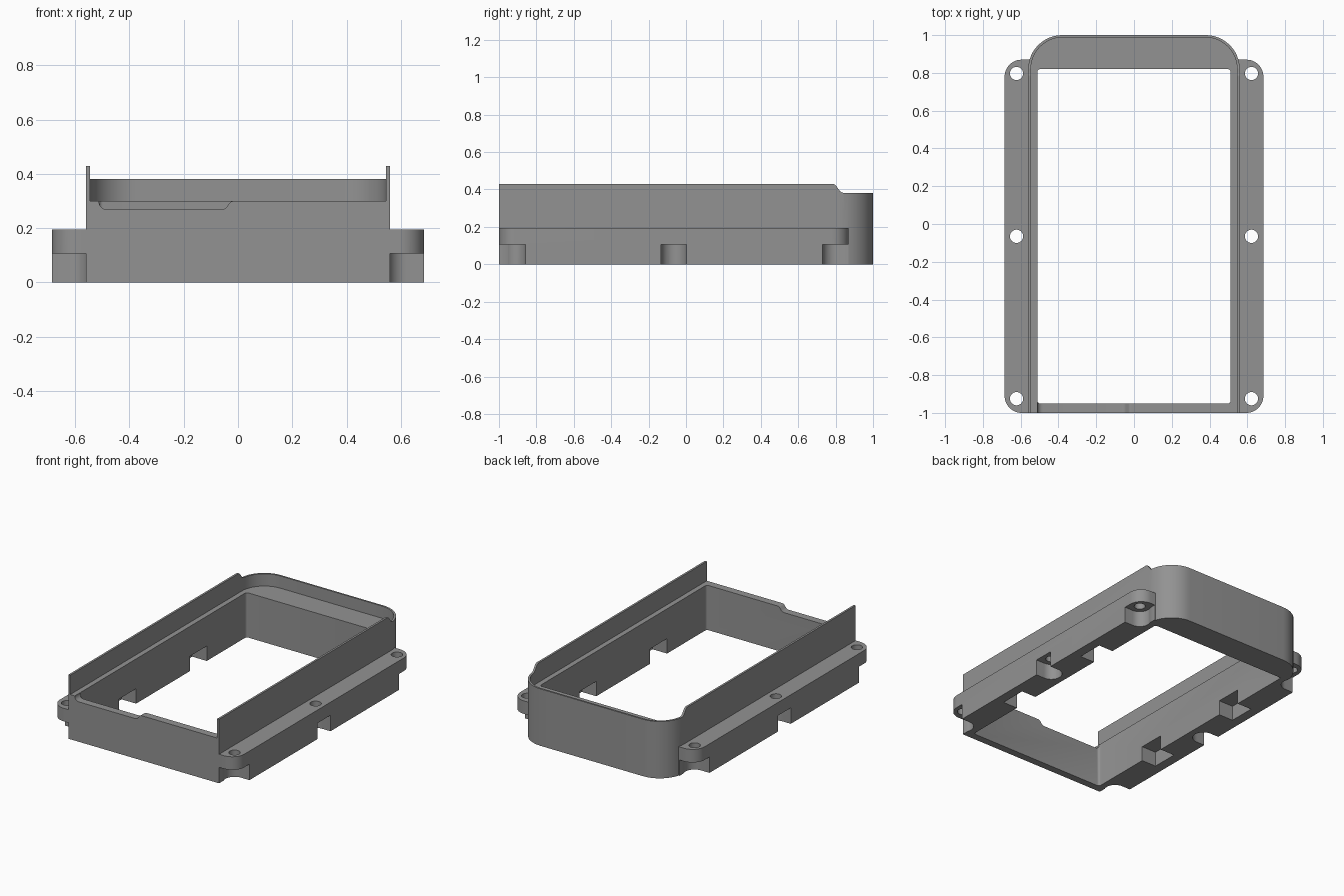
import bpy, bmesh, math
from mathutils import Vector

if "Cube" in bpy.data.objects:
    bpy.data.objects.remove(bpy.data.objects["Cube"])

grey = bpy.data.materials.new("mid grey")
grey.diffuse_color = (0.29, 0.29, 0.29, 1)
grey.use_nodes = True
grey.node_tree.nodes["Principled BSDF"].inputs["Base Color"].default_value = grey.diffuse_color


def fillet(corners, steps=12):
    """Round each (u, v, radius) corner of a closed outline."""
    out = []
    for i, (u, v, r) in enumerate(corners):
        p = Vector((u, v))
        if r == 0:
            out.append(p)
            continue
        a = (Vector(corners[i - 1][:2]) - p).normalized()
        b = (Vector(corners[(i + 1) % len(corners)][:2]) - p).normalized()
        half = a.angle(b) / 2
        c = p + (a + b).normalized() * (r / math.sin(half))
        t = r / math.tan(half)
        s, e = p + a * t - c, p + b * t - c
        sweep = s.angle(e)
        for k in range(steps + 1):
            f = k / steps
            out.append(c + (s * math.sin((1 - f) * sweep) + e * math.sin(f * sweep)) / math.sin(sweep))
    return out


def circle(u, v, r, n=32):
    return [(u + r * math.cos(2 * math.pi * k / n), v + r * math.sin(2 * math.pi * k / n)) for k in range(n)]


def prism(name, outline, lo, hi, axis="z"):
    """Extrude an outline along an axis."""
    place = {"x": lambda u, v, w: (w, u, v), "y": lambda u, v, w: (u, w, v), "z": lambda u, v, w: (u, v, w)}[axis]
    bm = bmesh.new()
    face = bm.faces.new([bm.verts.new(place(u, v, lo)) for u, v in outline])
    new = bmesh.ops.extrude_face_region(bm, geom=[face])["geom"]
    bmesh.ops.translate(bm, vec=place(0, 0, hi - lo), verts=[g for g in new if isinstance(g, bmesh.types.BMVert)])
    bmesh.ops.recalc_face_normals(bm, faces=bm.faces)
    me = bpy.data.meshes.new(name)
    bm.to_mesh(me)
    bm.free()
    ob = bpy.data.objects.new(name, me)
    bpy.context.collection.objects.link(ob)
    return ob


def box(name, x0, x1, y0, y1, z0, z1):
    return prism(name, [(x0, y0), (x1, y0), (x1, y1), (x0, y1)], z0, z1)


def combine(target, other, op):
    mod = target.modifiers.new(op, "BOOLEAN")
    mod.operation, mod.solver, mod.object = op, "EXACT", other
    bpy.context.view_layer.objects.active = target
    bpy.ops.object.modifier_apply(modifier=mod.name)
    bpy.data.objects.remove(other)


# Main frame with rounded rear corners
frame = prism("bezel_frame", fillet([(-.56, -1, 0), (.56, -1, 0), (.56, 1, .18), (-.56, 1, .18)]), 0, .43)

# Mounting rails along both sides
for s in (-1, 1):
    combine(frame, prism("rail", fillet([(s * .53, -1, 0), (s * .685, -1, .09), (s * .685, .87, .09),
                                         (s * .53, .87, 0)]), 0, .195), "UNION")

# Recess that leaves a thin lip on the sides and rear
combine(frame, prism("recess", fillet([(-.546, -1.2, 0), (.546, -1.2, 0), (.546, .988, .168),
                                       (-.546, .988, .168)]), .30, .6), "DIFFERENCE")
# Through opening
combine(frame, prism("opening", fillet([(-.512, -.95, .015), (.512, -.95, .015), (.512, .82, .015),
                                        (-.512, .82, .015)], 4), -.1, .5), "DIFFERENCE")
# Lower lip at the rear, blended with a soft step
combine(frame, prism("rear_step", fillet([(.77, .5, 0), (.77, .43, 0), (.795, .43, .025), (.83, .382, .03),
                                          (1.1, .382, 0), (1.1, .5, 0)], 6), -.7, .7, "x"), "DIFFERENCE")
# Shallow scoop in the front edge
combine(frame, prism("front_scoop", fillet([(-.512, .35, 0), (-.512, .268, .03), (-.05, .268, .03),
                                            (-.025, .30, .02), (-.005, .30, 0), (-.005, .35, 0)], 6),
                     -1.1, -.945, "y"), "DIFFERENCE")

for s in (-1, 1):
    # Screw holes with pockets open to the outside
    for y, end in ((-.925, -1), (-.065, 0), (.797, 1)):
        x = .622
        combine(frame, prism("hole", circle(s * x, y, .035), -.1, .3), "DIFFERENCE")
        combine(frame, prism("pocket", circle(s * x, y, .068), -.1, .107), "DIFFERENCE")
        combine(frame, box("pocket_side", s * x, s * .8, y - .068, y + .068, -.1, .107), "DIFFERENCE")
        if end:
            combine(frame, box("pocket_end", s * (x - .062), s * .8, y, y + end * .15, -.1, .107), "DIFFERENCE")
    # Blind notches on the inner wall
    for y in (-.53, .22):
        combine(frame, box("notch", s * .45, s * .62, y, y + .18, -.1, .1), "DIFFERENCE")

frame.data.materials.clear()
frame.data.materials.append(grey)
for p in frame.data.polygons:
    p.material_index = 0
bpy.ops.object.select_all(action="DESELECT")
frame.select_set(True)
bpy.context.view_layer.objects.active = frame
bpy.ops.object.shade_smooth_by_angle(angle=math.radians(30))
